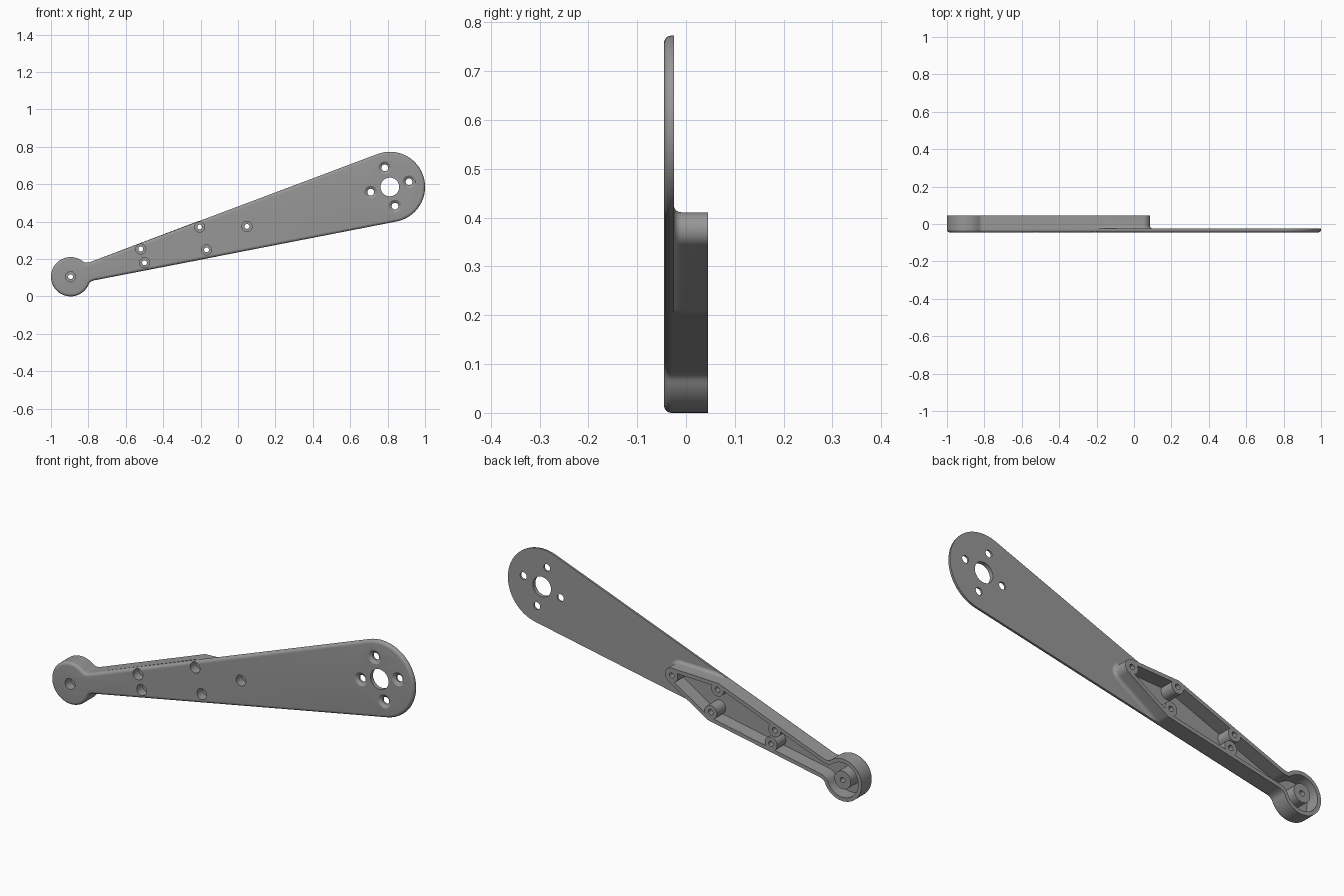
import bpy, bmesh, math
from math import radians, sin, cos
from mathutils import Vector

if "Cube" in bpy.data.objects:
    bpy.data.objects.remove(bpy.data.objects["Cube"])

gray = bpy.data.materials.new("machined_gray")
gray.diffuse_color = (0.31, 0.31, 0.31, 1)
gray.use_nodes = True
gray.node_tree.nodes["Principled BSDF"].inputs["Base Color"].default_value = gray.diffuse_color

FRONT, PLATE_BACK, BACK = -0.045, -0.025, 0.045
UP, LOW = radians(20.6), radians(11.0)      # slopes of the arm edges


def arc(c, r, a0, a1, n):
    """Points in the xz plane, angles in degrees."""
    return [Vector((c[0] + r * cos(radians(a0 + (a1 - a0) * i / n)),
                    c[1] + r * sin(radians(a0 + (a1 - a0) * i / n)))) for i in range(n + 1)]


def bend(a, b, c, n=5):
    """Soft inner corner from a to c around b."""
    a, b, c = Vector(a), Vector(b), Vector(c)
    return [a * (1 - t) ** 2 + b * 2 * t * (1 - t) + c * t * t for t in (i / n for i in range(1, n + 1))]


def circle(c, r, n=32):
    return arc(c, r, 0, 360, n)[:-1]


def inset(pts, d, w=None):
    out = []
    for i, p in enumerate(pts):
        e1 = (p - pts[i - 1]).normalized()
        e2 = (pts[(i + 1) % len(pts)] - p).normalized()
        m = Vector((-e1.y - e2.y, e1.x + e2.x)).normalized()
        k = max(0.5, m.dot(Vector((-e1.y, e1.x))))
        out.append(p + m * d / k * (w[i] if w else 1))
    return out


def loft(name, shapes):
    """One solid per shape; a shape is (outline, [(y, inset), ...], weights)."""
    bm = bmesh.new()
    for pts, layers, w in shapes:
        rings = [[bm.verts.new((p.x, y, p.y)) for p in inset(pts, d, w)] for y, d in layers]
        n = len(pts)
        for r0, r1 in zip(rings, rings[1:]):
            for i in range(n):
                j = (i + 1) % n
                bm.faces.new((r0[i], r0[j], r1[j], r1[i]))
        bm.faces.new(rings[0])
        bm.faces.new(rings[-1])
    bmesh.ops.recalc_face_normals(bm, faces=bm.faces)
    me = bpy.data.meshes.new(name)
    bm.to_mesh(me)
    bm.free()
    ob = bpy.data.objects.new(name, me)
    bpy.context.collection.objects.link(ob)
    me.materials.append(gray)
    return ob


def cut(ob, cutter):
    mod = ob.modifiers.new("cut", 'BOOLEAN')
    mod.operation, mod.solver, mod.object = 'DIFFERENCE', 'EXACT', cutter
    bpy.context.view_layer.update()
    me = bpy.data.meshes.new_from_object(ob.evaluated_get(bpy.context.evaluated_depsgraph_get()))
    ob.modifiers.clear()
    ob.data = me


# Key centres
disc, motor = (-0.895, 0.105), (0.812, 0.585)
upper, lower, tip = (-0.205, 0.371), (-0.168, 0.249), (0.048, 0.374)
screws = [disc, (-0.52, 0.253), (-0.50, 0.18), upper, lower, tip]

# Round end with soft necks, shared by plate and housing
neck_low = bend((-0.80, 0.061), (-0.794, 0.081), (-0.765, 0.0865))
neck_up = bend((-0.785, 0.1855), (-0.815, 0.174), (-0.8275, 0.1854))[:-1]
round_end = arc(disc, 0.105, 50, 335, 48) + neck_low

# Arm plate with a rounded front edge
outline = round_end + arc(motor, 0.188, -79, 110.6, 40) + [Vector((-0.785, 0.1855))] + neck_up
R = 0.015
edge = [(FRONT + R * (1 - cos(a)), R * (1 - sin(a))) for a in (radians(15 * i) for i in range(7))]
plate = loft("arm_plate", [(outline, edge + [(PLATE_BACK, 0)], None)])

# Housing outline: hull of the last three screw bosses
a_lo = math.degrees(math.atan2(tip[1] - lower[1], tip[0] - lower[0])) - 90
low_arc = arc(lower, 0.046, -79, a_lo, 5)
tip_arc = arc(tip, 0.037, a_lo, 90, 16)
up_arc = arc(upper, 0.032, 91, 110.6, 4)
line_lo = [low_arc[-1].lerp(tip_arc[0], 0.12)]
line_up = [tip_arc[-1].lerp(up_arc[0], 0.82)]
tail = up_arc + [Vector((-0.785, 0.1855))] + neck_up
house = round_end + low_arc + line_lo + tip_arc + line_up + tail
weights = ([0] * (len(round_end) + len(low_arc)) + [1] * (len(tip_arc) + 2) + [0] * len(tail))
flare = [(PLATE_BACK + R * (1 - cos(a)), -R * (1 - sin(a))) for a in (radians(18 * i) for i in range(6))]
housing = loft("housing", [(house, flare + [(BACK, 0)], weights)])

# Pocket, leaving screw bosses standing
pocket = loft("pocket_cutter", [(inset(house, 0.019), [(-0.06, 0), (0.06, 0)], None)])
bosses = loft("boss_cutter", [(circle(c, 0.045 if c == disc else 0.034), [(-0.1, 0), (0.1, 0)], None)
                              for c in screws])
cut(pocket, bosses)
cut(housing, pocket)

# Counterbored screw holes, countersunk motor holes, shaft hole
bores = loft("screw_hole_cutter", [(circle(c, 0.027), [(-0.06, 0), (0.0, 0), (0.0, 0.014), (0.06, 0.014)], None)
                                   for c in screws])
mounts = [(circle((motor[0] + 0.106 * cos(a), motor[1] + 0.106 * sin(a)), 0.034),
           [(-0.06, 0), (FRONT, 0), (-0.034, 0.016), (0.0, 0.016)], None)
          for a in (radians(15 + 90 * i) for i in range(4))]
shaft = [(circle(motor, 0.05, 40), [(-0.06, 0), (0.0, 0)], None)]
mount_holes = loft("motor_hole_cutter", mounts + shaft)
cut(housing, bores)
cut(plate, bores)
cut(plate, mount_holes)

for ob in (pocket, bosses, bores, mount_holes):
    bpy.data.objects.remove(ob)

# Smooth curved walls, crisp edges
for ob in (plate, housing):
    bpy.ops.object.select_all(action='DESELECT')
    ob.select_set(True)
    bpy.context.view_layer.objects.active = ob
    bpy.ops.object.shade_smooth_by_angle(angle=radians(30))
